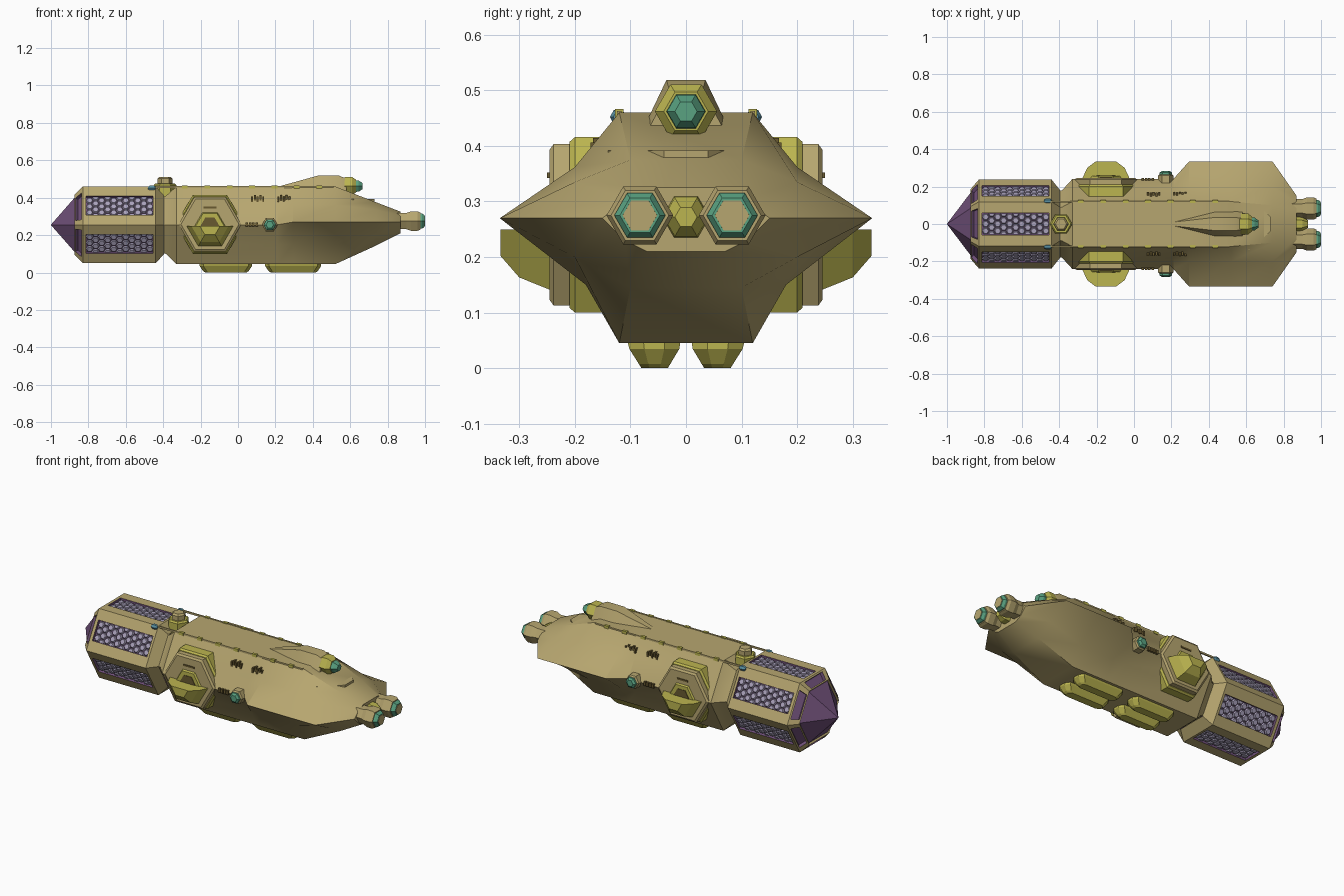
import bpy, bmesh, math
from mathutils import Vector as V

if "Cube" in bpy.data.objects:
    bpy.data.objects.remove(bpy.data.objects["Cube"])

def mat(name, c):
    m = bpy.data.materials.new(name)
    m.diffuse_color = (*c, 1)
    m.use_nodes = True
    m.node_tree.nodes["Principled BSDF"].inputs["Base Color"].default_value = m.diffuse_color
    return m

HULL = mat("hull_tan", (.47, .38, .16))
YEL = mat("trim_yellow", (.50, .46, .08))
TEAL = mat("teal", (.10, .36, .22))
PUR = mat("purple", (.16, .08, .19))
LAV = mat("lavender", (.40, .36, .50))
BLUE = mat("blue", (.10, .28, .36))
DARK = mat("dark_slot", (.14, .10, .03))

def make(name, verts, faces, m, smooth=None, fix=True):
    me = bpy.data.meshes.new(name)
    me.from_pydata([tuple(v) for v in verts], [], faces)
    if fix:
        bm = bmesh.new()
        bm.from_mesh(me)
        bmesh.ops.recalc_face_normals(bm, faces=bm.faces)
        bm.to_mesh(me)
        bm.free()
    me.materials.append(m)
    o = bpy.data.objects.new(name, me)
    bpy.context.collection.objects.link(o)
    if smooth:
        bpy.ops.object.select_all(action='DESELECT')
        o.select_set(True)
        bpy.context.view_layer.objects.active = o
        bpy.ops.object.shade_smooth_by_angle(angle=math.radians(smooth))
    return o

def loft(name, rings, m, smooth=None):
    n = len(rings[0])
    vs = [p for r in rings for p in r]
    fs = [(i*n+j, i*n+(j+1) % n, (i+1)*n+(j+1) % n, (i+1)*n+j)
          for i in range(len(rings)-1) for j in range(n)]
    fs += [tuple(range(n)), tuple(range(len(vs)-n, len(vs)))]
    return make(name, vs, fs, m, smooth)

def hexprism(name, axis, a, b, prof, m, arc=None, smooth=None):
    """Six-sided turned shape; prof = (distance along axis, radius)."""
    rings = []
    for d, r in prof:
        ring = []
        for k in (arc or range(6)):
            p, q = a + r*math.cos(k*math.pi/3), b + r*math.sin(k*math.pi/3)
            ring.append({'X': (d, p, q), 'Y': (p, d, q), 'Z': (p, q, d)}[axis])
        rings.append(ring)
    return loft(name, rings, m, smooth)

def box(name, x0, x1, y0, y1, z0, z1, m):
    return loft(name, [[(x, y0, z0), (x, y1, z0), (x, y1, z1), (x, y0, z1)] for x in (x0, x1)], m)

# Nose drum: six sectors, each with a sunken side panel and a sunken front slot
CZ, R = .255, .237
def dpt(x, r, k):
    return V((x, r*math.cos(k*math.pi/3), CZ + r*math.sin(k*math.pi/3)))

dv, df, pv, pf, tv, tf = [], [], [], [], [], []
def framed(q, u, v, depth):
    a, b, c, d = q
    n = (b-a).cross(d-a).normalized()
    if n.dot((a+c)/2 - V((-.63, 0, CZ))) < 0:
        n = -n
    at = lambda s, t: (a*(1-s)+b*s)*(1-t) + (d*(1-s)+c*s)*t
    inner = [at(u[0], v[0]), at(u[1], v[0]), at(u[1], v[1]), at(u[0], v[1])]
    low = [p - n*depth for p in inner]
    i = len(dv)
    dv.extend(list(q) + inner)
    df.extend((i+j, i+(j+1) % 4, i+4+(j+1) % 4, i+4+j) for j in range(4))
    i = len(pv)
    pv.extend(inner + low)
    pf.extend((i+j, i+(j+1) % 4, i+4+(j+1) % 4, i+4+j) for j in range(4))
    pf.append((i+4, i+5, i+6, i+7))

for k in range(6):
    side = [dpt(-.83, R, k), dpt(-.44, R, k), dpt(-.44, R, k+1), dpt(-.83, R, k+1)]
    framed(side, (.045, .965), (.255, .745), .016)
    framed([dpt(-.875, .185, k), dpt(-.83, R, k), dpt(-.83, R, k+1), dpt(-.875, .185, k+1)],
           (.12, .85), (.14, .86), .02)
    i = len(dv)
    dv += [dpt(-.44, R, k), dpt(-.395, .18, k), dpt(-.395, .18, k+1), dpt(-.44, R, k+1),
           dpt(-.875, .185, k), dpt(-.875, .185, k+1), dpt(-.86, .165, k+1), dpt(-.86, .165, k)]
    df += [(i, i+1, i+2, i+3), (i+4, i+5, i+6, i+7)]
    # honeycomb tiles of this panel
    an = (k+.5)*math.pi/3
    n = V((0, math.cos(an), math.sin(an)))
    t = V((0, -math.sin(an), math.cos(an)))
    r = .0215
    for c in range(11):
        for w in range(-2, 2 if c % 2 else 3):
            v0 = (w + (.5 if c % 2 else 0))*r*1.732
            if abs(v0) > .058:
                continue
            i = len(tv)
            for rr, h in ((r*.93, .190), (r*.7, .198)):
                for j in range(6):
                    pu = -.632 + (c-5)*r*1.5 + rr*math.cos(j*math.pi/3)
                    pw = max(-.057, min(.057, v0 + rr*math.sin(j*math.pi/3)))
                    tv.append(V((pu, 0, CZ)) + t*pw + n*h)
            tf += [(i+j, i+(j+1) % 6, i+6+(j+1) % 6, i+6+j) for j in range(6)]
            tf.append(tuple(range(i+6, i+12)))
make("nose_drum", dv, df, HULL)
make("nose_panel_frames", pv, pf, PUR)
make("honeycomb_tiles", tv, tf, LAV)
hexprism("nose_cone", 'X', 0, CZ, [(-.85, .175), (-.868, .175), (-1, .001)], PUR)

# Main hull: ten-sided cross-sections, flaring into side wings at the stern
def sec(x, *half):
    return [(x, y, z) for y, z in half] + [(x, -y, z) for y, z in reversed(half)]
fwd = ((.12, .46), (.18, .358), (.24, .255), (.18, .15), (.12, .045))
loft("main_hull", [
    sec(-.40, (.088, .405), (.13, .33), (.177, .255), (.13, .18), (.088, .105)),
    sec(-.385, (.09, .41), (.135, .333), (.18, .255), (.135, .177), (.09, .10)),
    sec(-.33, *fwd), sec(.21, *fwd),
    sec(.295, (.12, .46), (.2, .362), (.335, .27), (.18, .15), (.12, .045)),
    sec(.52, (.12, .46), (.2, .362), (.335, .27), (.18, .15), (.12, .045)),
    sec(.74, (.10, .375), (.2, .335), (.335, .27), (.2, .20), (.10, .145)),
    sec(.87, (.07, .325), (.11, .305), (.15, .27), (.11, .23), (.07, .21))], HULL, 30)

# Stern chevron ledge
chev = [(.48, .14), (.62, .14), (.735, .04), (.735, -.04), (.62, -.14), (.48, -.14)]
for nm, zz, g, m in (("chevron_ledge", (.352, .372), .012, YEL), ("chevron_upper", (.372, .392), -.005, HULL)):
    loft(nm, [[(x+g, y, z) for x, y in chev] for z in zz], m)

# Dorsal fairing and its nozzle
def hump(x, zt, yt, yb):
    return [(x, yt, zt), (x, yb, .435), (x, -yb, .435), (x, -yt, zt)]
loft("dorsal_fairing", [hump(.21, .458, .01, .02), hump(.43, .519, .035, .075),
                        hump(.54, .519, .035, .075), hump(.58, .50, .03, .065)], HULL, 30)
hexprism("dorsal_nozzle", 'X', 0, .462, [(.50, .05), (.56, .05), (.575, .056), (.61, .056), (.63, .04)], YEL)
hexprism("dorsal_nozzle_tip", 'X', 0, .462, [(.62, .036), (.645, .034), (.665, .02)], TEAL)

# Dorsal sensor turret
hexprism("turret_base", 'Z', -.39, 0, [(.40, .06), (.467, .06), (.476, .052)], YEL)
hexprism("turret_dome", 'Z', -.39, 0, [(.47, .04), (.502, .04), (.512, .03)], HULL)

hexprism("stern_bridge", 'X', 0, .272, [(.84, .045), (.90, .04), (.93, .02)], YEL)

for s, side in ((1, "left"), (-1, "right")):
    # Main engines
    e = s*.083
    hexprism("engine_"+side, 'X', e, .275,
             [(.78, .05), (.90, .050), (.925, .06), (.96, .06), (.975, .052)], HULL)
    hexprism("engine_ring_"+side, 'X', e, .275, [(.95, .046), (.985, .046), (.998, .036)], TEAL)
    hexprism("engine_core_"+side, 'X', e, .275, [(.95, .033), (1.0, .031)], HULL)

    # Side pods: stacked hexagons, a lower half scoop and an upper arch
    px, pz = -.15, .258
    hexprism("pod_base_"+side, 'Y', px, pz, [(s*.10, .182), (s*.20, .182), (s*.21, .172)], YEL)
    hexprism("pod_plate_"+side, 'Y', px, pz, [(s*.20, .168), (s*.238, .168), (s*.246, .155)], HULL)
    hexprism("pod_scoop_"+side, 'Y', px, .25, [(s*.24, .128), (s*.30, .10), (s*.334, .055)], YEL,
             arc=(3, 4, 5, 6))
    hexprism("pod_arch_"+side, 'Y', px, .25, [(s*.24, .085), (s*.256, .075)], YEL, arc=(0, 1, 2, 3))
    hexprism("pod_hatch_"+side, 'Y', px, .25, [(s*.25, .05), (s*.259, .05)], DARK, arc=(0, 1, 2, 3))
    box("pod_slot_"+side, px-.035, px+.035, s*.24, s*.25, .342, .352, DARK)

    # Side lamps
    hexprism("lamp_"+side, 'Y', .17, CZ, [(s*.2, .042), (s*.258, .042), (s*.265, .034)], HULL)
    hexprism("lamp_lens_"+side, 'Y', .17, CZ, [(s*.25, .033), (s*.275, .033), (s*.284, .02)], TEAL)

    # Louvres on the upper flank and by the lamp
    for cx in (.105, .245):
        for i in range(5):
            x = cx - .03 + i*.015
            z = .40 if i % 2 else .392
            y = s*(.12 + (.46-z)*.585)
            box("louvre_"+side, x-.005, x+.005, y-.012, y+.012, z-.014, z+.014, DARK)
    for i in range(4):
        box("side_vent_"+side, .04+i*.018, .053+i*.018, s*.22, s*.246, .245, .268, DARK)

    # Dorsal rails with blue emitters
    box("rail_"+side, -.46, .51, s*.12-.004, s*.12+.004, .453, .463, HULL)
    hexprism("rail_emitter_"+side, 'X', s*.122, .452, [(-.48, .009), (-.47, .015), (-.45, .015), (-.44, .009)], BLUE)
    for i in range(7):
        box("rail_clip_"+side, -.3+i*.12, -.27+i*.12, s*.12-.008, s*.12+.008, .45, .466, YEL)

    # Landing skids
    for x0, x1 in ((-.205, .075), (.145, .445)):
        def skid(z, g, y0, y1):
            h = (y1-y0)*.3
            return [(x0+g, s*(y0+h), z), (x0+g+.02, s*y0, z), (x1-g-.02, s*y0, z), (x1-g, s*(y0+h), z),
                    (x1-g, s*(y1-h), z), (x1-g-.02, s*y1, z), (x0+g+.02, s*y1, z), (x0+g, s*(y1-h), z)]
        loft("skid_"+side, [skid(.06, 0, .008, .108), skid(.035, 0, .012, .102), skid(.008, .018, .028, .085),
                            skid(0, .03, .033, .08)], YEL)
